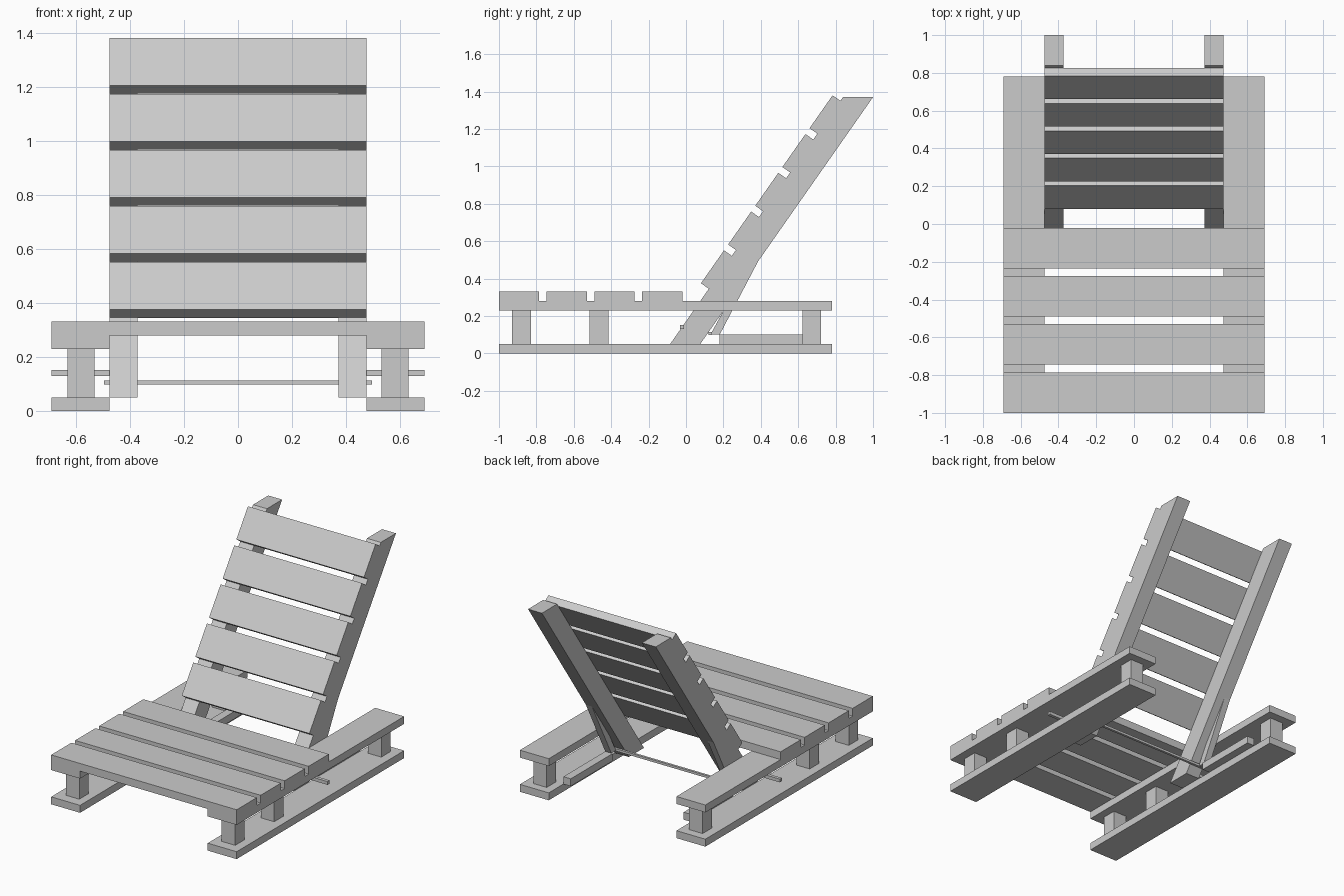
import bpy, bmesh, math
from mathutils import Vector

cube = bpy.data.objects.get("Cube")
if cube:
    bpy.data.objects.remove(cube, do_unlink=True)

wood = bpy.data.materials.new("grey_wood")
wood.use_nodes = True
GREY = (0.6, 0.6, 0.6, 1)
wood.diffuse_color = GREY
wood.node_tree.nodes["Principled BSDF"].inputs["Base Color"].default_value = GREY


def prism(name, x0, x1, profile):
    """Extrude a (y, z) profile from x0 to x1."""
    bm = bmesh.new()
    face = bm.faces.new([bm.verts.new((x0, y, z)) for y, z in profile])
    ext = bmesh.ops.extrude_face_region(bm, geom=[face])
    verts = [v for v in ext["geom"] if isinstance(v, bmesh.types.BMVert)]
    bmesh.ops.translate(bm, verts=verts, vec=(x1 - x0, 0, 0))
    bmesh.ops.recalc_face_normals(bm, faces=bm.faces)
    mesh = bpy.data.meshes.new(name)
    bm.to_mesh(mesh)
    bm.free()
    mesh.materials.append(wood)
    obj = bpy.data.objects.new(name, mesh)
    bpy.context.collection.objects.link(obj)
    return obj


def box(name, x0, x1, y0, y1, z0, z1):
    return prism(name, x0, x1, [(y0, z0), (y1, z0), (y1, z1), (y0, z1)])


HALF, INNER = 0.69, 0.475
SLAT, PITCH, THICK = 0.215, 0.253, 0.052
ANGLE = math.radians(55)
along = Vector((math.cos(ANGLE), math.sin(ANGLE)))
behind = Vector((math.sin(ANGLE), -math.cos(ANGLE)))

for side, s in (("left", 1), ("right", -1)):
    # Base: ground board, upper rail and three posts
    box(f"{side}_ground_board", s * INNER, s * HALF, -1, 0.78, 0, 0.05)
    box(f"{side}_rail", s * INNER, s * HALF, -1, 0.78, 0.23, 0.28)
    for i, y in enumerate((-0.93, -0.515, 0.623)):
        box(f"{side}_post_{i + 1}", s * 0.53, s * 0.63, y, y + 0.1, 0.05, 0.23)

    # Peg and stop strip that hold the backrest
    box(f"{side}_peg", s * INNER, s * HALF, -0.033, -0.011, 0.13, 0.152)
    box(f"{side}_stop_strip", s * 0.42, s * INNER, 0.18, 0.625, 0.05, 0.1)

    # Backrest leg and its prop
    prism(f"{side}_back_leg", s * 0.372, s * INNER,
          [(-0.085, 0.05), (0.076, 0.05), (1.0, 1.37), (0.839, 1.37)])
    prism(f"{side}_back_prop", s * 0.43, s * INNER,
          [(0.13, 0.1), (0.18, 0.1), (0.4, 0.52), (0.35, 0.5)])

# Cross rod under the backrest
box("cross_rod", -0.495, 0.495, 0.12, 0.136, 0.098, 0.114)

# Seat slats
for i in range(4):
    y = -1 + i * 0.255
    box(f"seat_slat_{i + 1}", -HALF, HALF, y, y + SLAT, 0.28, 0.332)

# Backrest slats
start = Vector((0.08, 0.375))
for i in range(5):
    a = start + along * PITCH * i
    b = a + along * SLAT
    prism(f"back_slat_{i + 1}", -INNER, INNER,
          [a, b, b + behind * THICK, a + behind * THICK])
